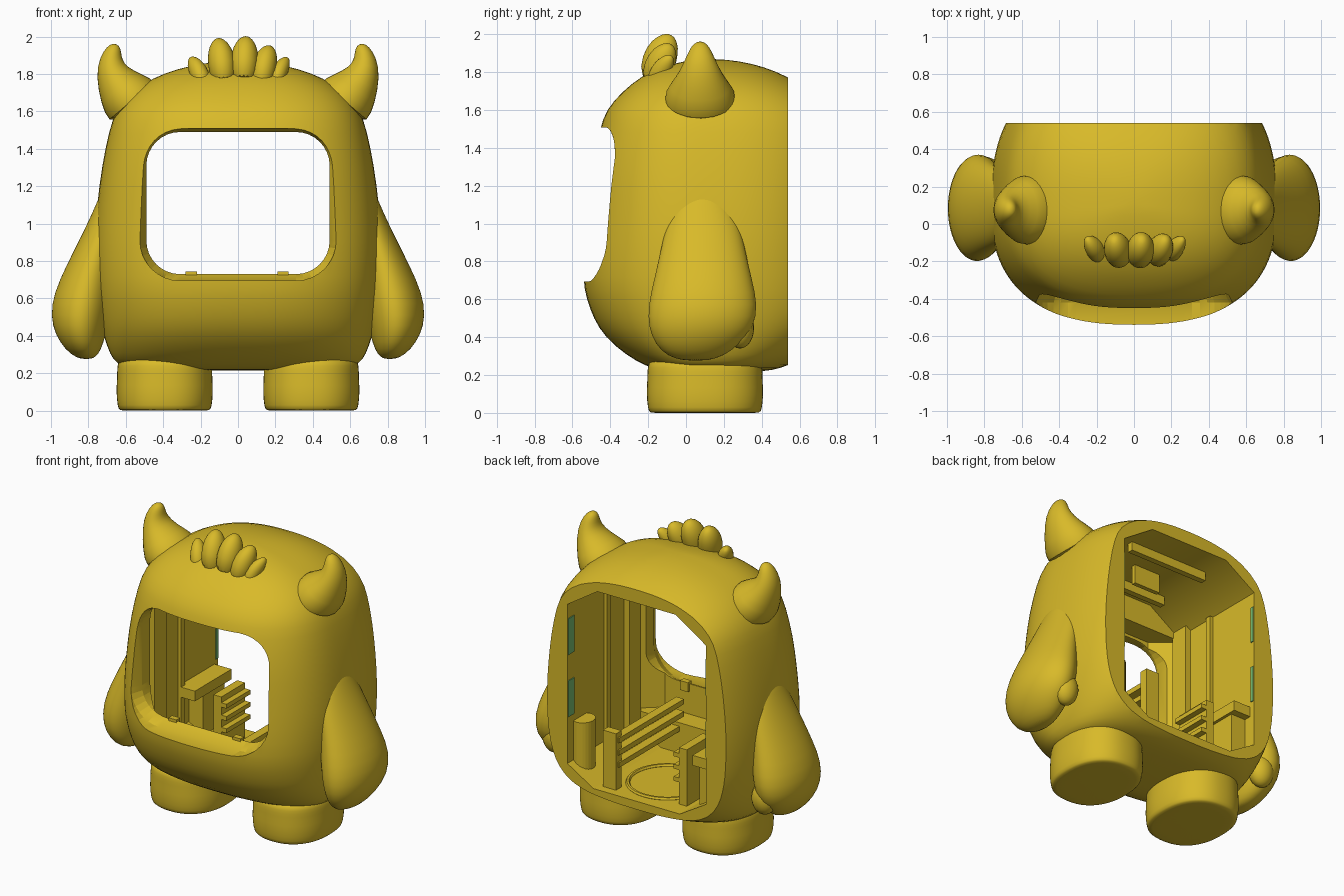
import bpy, bmesh, math
from mathutils import Vector

if "Cube" in bpy.data.objects:
    bpy.data.objects.remove(bpy.data.objects["Cube"])


def material(name, rgb):
    m = bpy.data.materials.new(name)
    m.use_nodes = True
    m.diffuse_color = (*rgb, 1)
    m.node_tree.nodes["Principled BSDF"].inputs["Base Color"].default_value = (*rgb, 1)
    return m


YELLOW = material("mustard yellow", (0.69, 0.49, 0.022))
GREEN = material("board green", (0.18, 0.5, 0.16))


def finish(name, bm, mat=YELLOW):
    bmesh.ops.recalc_face_normals(bm, faces=bm.faces)
    me = bpy.data.meshes.new(name)
    bm.to_mesh(me)
    bm.free()
    me.materials.append(mat)
    ob = bpy.data.objects.new(name, me)
    bpy.context.collection.objects.link(ob)
    return ob


def apply_mod(ob, kind, **settings):
    mod = ob.modifiers.new("shape", kind)
    for key, value in settings.items():
        setattr(mod, key, value)
    bpy.context.view_layer.objects.active = ob
    bpy.ops.object.modifier_apply(modifier=mod.name)


def smooth(ob, angle=40):
    bpy.ops.object.select_all(action="DESELECT")
    ob.select_set(True)
    bpy.context.view_layer.objects.active = ob
    bpy.ops.object.shade_smooth_by_angle(angle=math.radians(angle))


def loft(name, rings, rounded=True):
    """Skin a list of point rings and close both ends."""
    bm = bmesh.new()
    loops = [[bm.verts.new(p) for p in ring] for ring in rings]
    n = len(loops[0])
    for a, b in zip(loops, loops[1:]):
        for i in range(n):
            j = (i + 1) % n
            bm.faces.new((a[i], a[j], b[j], b[i]))
    bm.faces.new(loops[0])
    bm.faces.new(loops[-1])
    ob = finish(name, bm)
    if rounded:
        apply_mod(ob, "SUBSURF", levels=1)
        smooth(ob)
    return ob


def oval(cx, cy, z, rx, front, back, power=2.0, n=40):
    """Horizontal superellipse with separate front and back depth."""
    pts = []
    for i in range(n):
        c, s = math.cos(math.tau * i / n), math.sin(math.tau * i / n)
        x = math.copysign(abs(c) ** (2 / power), c) * rx
        y = math.copysign(abs(s) ** (2 / power), s) * (back if s > 0 else front)
        pts.append(Vector((cx + x, cy + y, z)))
    return pts


def tube(name, path, side, stretch=1.0, n=16):
    """Tapered horn along (x, y, z, radius) stations."""
    pts = [Vector(p[:3]) for p in path]
    rings = []
    for k, p in enumerate(pts):
        t = (pts[min(k + 1, len(pts) - 1)] - pts[max(k - 1, 0)]).normalized()
        u = t.cross(side).normalized()
        v = t.cross(u)
        r = path[k][3]
        rings.append([p + u * r * math.cos(math.tau * i / n)
                      + v * r * stretch * math.sin(math.tau * i / n) for i in range(n)])
    return loft(name, rings)


def box(name, x, y, z, mat=YELLOW):
    bm = bmesh.new()
    bmesh.ops.create_cube(bm, size=1)
    for v in bm.verts:
        v.co = [lo + (hi - lo) * (c + 0.5) for c, (lo, hi) in zip(v.co, (x, y, z))]
    return finish(name, bm, mat)


def cut(target, cutter):
    cutter.hide_render = True
    apply_mod(target, "BOOLEAN", operation="DIFFERENCE", object=cutter, solver="EXACT")
    bpy.data.objects.remove(cutter)


def flip(pair, s):
    return tuple(sorted((pair[0] * s, pair[1] * s)))


# Body: height, half width, front y, back y
profile = [(.215, .35, -.05, .35), (.225, .58, -.15, .46), (.25, .65, -.215, .54),
           (.3, .685, -.31, .64), (.4, .72, -.43, .76), (.5, .74, -.49, .83),
           (.6, .755, -.525, .86), (.7, .765, -.548, .87), (.9, .77, -.535, .88),
           (1.1, .755, -.515, .88), (1.3, .73, -.5, .88), (1.5, .69, -.455, .86),
           (1.6, .655, -.425, .8), (1.7, .58, -.335, .68), (1.78, .455, -.235, .53),
           (1.83, .32, -.13, .41), (1.86, .17, 0, .28), (1.87, .05, .08, .16)]
CY = 0.1
body = loft("body_shell", [oval(0, CY, z, w, CY - f, b - CY, 2.5, 56) for z, w, f, b in profile])

# Flat open back
cut(body, box("back_cutter", (-2, 2), (.54, 2), (-1, 3)))

# Eight-sided cavity, with a shallower bay behind the face
octagon = [(.53, .43), (.53, 1.53), (.3, 1.68), (-.3, 1.68),
           (-.53, 1.53), (-.53, .43), (-.33, .31), (.33, .31)]
cut(body, loft("cavity_cutter", [[Vector((x, y, z)) for x, z in octagon] for y in (-.2, .7)], False))
bay = [(.525, 0), (.525, -.23), (.4, -.34), (-.4, -.34), (-.525, -.23), (-.525, 0)]
cut(body, loft("bay_cutter", [[Vector((x, y, z)) for x, y in bay] for z in (.52, 1.51)], False))


# Rounded face window with a flared lip
def window(y, grow):
    pts = []
    for sx, sz, start in ((1, 1, 0), (-1, 1, 90), (-1, -1, 180), (1, -1, 270)):
        for k in range(9):
            a = math.radians(start + k * 90 / 8)
            r = .18 + grow
            rise = r * math.sin(a) - (grow * .5 * math.sin(a) if sz > 0 else 0)
            pts.append(Vector((sx * .31 + r * math.cos(a), y, 1.11 + sz * .2 + rise)))
    return pts


cut(body, loft("window_cutter", [window(-.8, .035), window(-.42, .035),
                                 window(-.35, 0), window(.1, 0)], False))
smooth(body, 35)

for s, tag in ((1, "left"), (-1, "right")):
    # Legs
    legs = [(0, .2), (0, .243), (.02, .252), (.1, .26), (.17, .255), (.22, .255), (.26, .25), (.295, .23)]
    loft(tag + "_leg", [oval(s * .392, CY, z, r, r + .05, r + .05, 2.3) for z, r in legs])

    # Arms: height, centre x, half width, centre y, half depth
    arm = [(1.2, .69, .03, .09, .08), (1.1, .69, .07, .09, .15), (1.0, .705, .1, .09, .195),
           (.85, .76, .12, .09, .225), (.7, .805, .15, .09, .26), (.57, .835, .165, .09, .29),
           (.45, .845, .15, .08, .28), (.36, .835, .115, .06, .22), (.3, .82, .075, .05, .15),
           (.275, .81, .03, .05, .06)]
    loft(tag + "_arm", [oval(s * cx, cy, z, rx, ry, ry) for z, cx, rx, cy, ry in arm])
    bm = bmesh.new()
    bmesh.ops.create_uvsphere(bm, u_segments=20, v_segments=12, radius=1)
    for v in bm.verts:
        v.co = (s * (.8 + v.co.x * .085), .285 + v.co.y * .075, .45 + v.co.z * .11)
    smooth(finish(tag + "_thumb", bm))

    # Horns
    horn = [(.545, 1.63, .165), (.59, 1.68, .162), (.655, 1.765, .11), (.685, 1.85, .074),
            (.67, 1.915, .05), (.655, 1.945, .032), (.648, 1.958, .012)]
    tube(tag + "_horn", [(s * x, .075, z, r) for x, z, r in horn], Vector((0, 1, 0)), 1.2)

    # Inner corner posts and boards
    box(tag + "_front_post", flip((.49, .55), s), (-.21, -.08), (.4, 1.55))
    box(tag + "_wall_rib", flip((.505, .55), s), (.1, .14), (.42, 1.53))
    near = .47 if s > 0 else .51
    for k, z in enumerate((.75, 1.18)):
        box(f"{tag}_board_{k}", flip((.524, .532), s), (near, .535), (z, z + .25), GREEN)

# Supports: a round post on one side, a stepped block on the other
loft("round_support", [oval(.5, .4, z, .07, .08, .08, 2, 24) for z in (.35, .7)], False)
box("stepped_support", (-.56, -.42), (.22, .45), (.36, .68))
box("support_ledge", (-.56, -.4), (.1, .5), (.65, .72))

# Hair tuft: x, tip height, thickness
for k, (x, top, r) in enumerate([(-.235, 1.885, .06), (-.1, 1.985, .088), (.04, 1.995, .09),
                                 (.16, 1.945, .08), (.245, 1.885, .055)]):
    low = 1.81 - x * x
    rise = top - low
    tube(f"hair_lock_{k}", [(x * .75, -.17, low - .06, r * .9),
                            (x * .85, -.145, low + rise * .3, r * 1.05),
                            (x * .97, -.11, low + rise * .68, r * .9),
                            (x * 1.05, -.085, low + rise * .92, r * .52),
                            (x * 1.08, -.075, top, r * .15)], Vector((1, 0, 0)), .85)

# Slotted rail and short comb block on the cavity floor
box("rail_bracket", (.2, .3), (.42, .48), (.3, .7))
box("comb_block", (-.3, -.24), (.16, .42), (.3, .7))
for k in range(3):
    z = .46 + k * .085
    box(f"rail_rib_{k}", (.19, .25), (-.25, .46), (z, z + .035))
    box(f"comb_tooth_{k}", (-.25, -.2), (.16, .42), (z, z + .03))

# Floor ring, window sill pegs and ceiling bracket
bpy.ops.mesh.primitive_torus_add(major_radius=.25, minor_radius=.014, major_segments=40,
                                 minor_segments=6, location=(0, .2, .312))
ring = bpy.context.object
ring.name = "floor_ring"
ring.data.materials.append(YELLOW)
for x in (-.25, .24):
    box("sill_peg", (x - .03, x + .03), (-.36, -.32), (.68, .745))
box("ceiling_bracket", (-.1, .1), (.1, .13), (1.55, 1.7))
for y in (-.1, .3):
    box("ceiling_bar", (-.3, .3), (y, y + .04), (1.62, 1.7))
